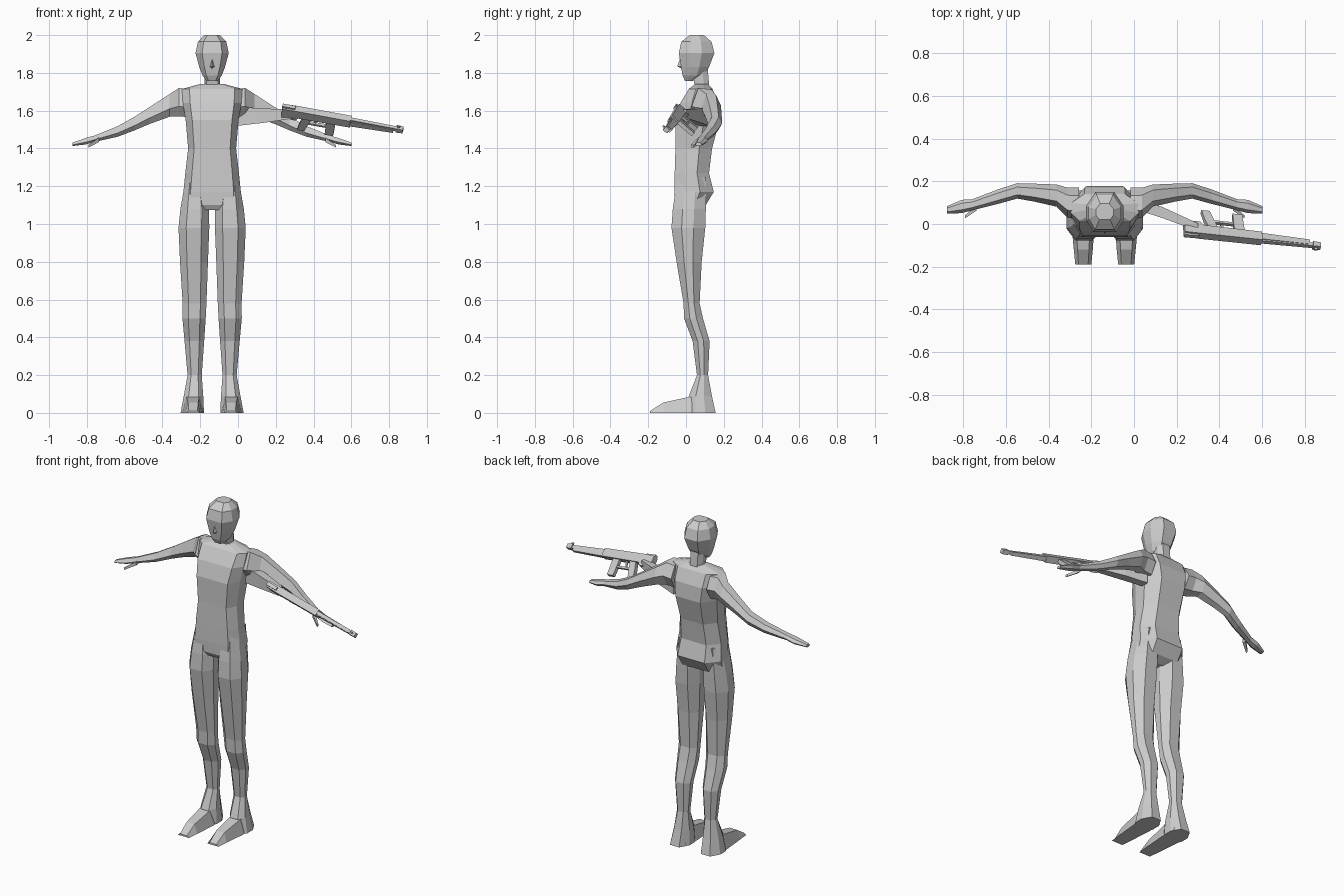
import bpy, bmesh
from mathutils import Vector

CX = -0.137  # centre line of the figure

grey = bpy.data.materials.new("plain_grey")
grey.diffuse_color = (0.6, 0.6, 0.6, 1)


def loft(name, rings):
    """Skin a closed low-poly tube through rings of equal point count."""
    bm = bmesh.new()
    rows = [[bm.verts.new(p) for p in r] for r in rings]
    n = len(rows[0])
    for a, b in zip(rows, rows[1:]):
        for i in range(n):
            j = (i + 1) % n
            bm.faces.new((a[i], a[j], b[j], b[i]))
    bm.faces.new(rows[0])
    bm.faces.new(rows[-1])
    bmesh.ops.recalc_face_normals(bm, faces=bm.faces)
    me = bpy.data.meshes.new(name)
    bm.to_mesh(me)
    bm.free()
    me.materials.append(grey)
    ob = bpy.data.objects.new(name, me)
    bpy.context.collection.objects.link(ob)
    return ob


def oct_ring(z, x0, x1, yf, yb, front=0.75, back=0.6):
    """Flat-fronted eight-sided horizontal ring."""
    c, w, d = (x0 + x1) / 2, (x1 - x0) / 2, yb - yf
    return [(c + sx * w, y, z) for sx, y in (
        (-front, yf), (front, yf), (1, yf + 0.3 * d), (1, yf + 0.65 * d),
        (back, yb), (-back, yb), (-1, yf + 0.65 * d), (-1, yf + 0.3 * d))]


def body(name, rows, **k):
    return loft(name, [oct_ring(z, CX - w, CX + w, a, b, **k) for z, w, a, b in rows])


# Torso: z, half width, front y, back y
body("torso", [
    (1.075, 0.115, -0.045, 0.06), (1.10, 0.15, -0.06, 0.105),
    (1.17, 0.152, -0.062, 0.147), (1.27, 0.142, -0.06, 0.122),
    (1.40, 0.127, -0.056, 0.138), (1.55, 0.14, -0.056, 0.178),
    (1.64, 0.155, -0.03, 0.172), (1.715, 0.16, 0.015, 0.14),
    (1.742, 0.06, 0.05, 0.115)])

# Neck and head
body("neck", [(1.71, 0.04, 0.05, 0.125), (1.82, 0.042, 0.03, 0.115)])
body("head", [
    (1.757, 0.03, -0.005, 0.035), (1.785, 0.05, -0.018, 0.095),
    (1.83, 0.068, -0.026, 0.122), (1.905, 0.088, -0.038, 0.15),
    (1.965, 0.075, -0.025, 0.135), (2.0, 0.042, 0.02, 0.095)], front=0.6, back=0.5)
loft("nose", [
    [(CX - 0.006, -0.024, 1.87), (CX + 0.006, -0.024, 1.87), (CX, -0.034, 1.87)],
    [(CX - 0.016, -0.02, 1.832), (CX + 0.016, -0.02, 1.832), (CX, -0.046, 1.835)],
    [(CX - 0.01, -0.015, 1.823), (CX + 0.01, -0.015, 1.823), (CX, -0.025, 1.823)]])

# Leg: z, inner offset, outer offset, front y, back y
LEG = [(1.25, 0.05, 0.138, -0.045, 0.105), (1.08, 0.016, 0.168, -0.07, 0.105),
       (0.98, 0.015, 0.178, -0.077, 0.102), (0.80, 0.022, 0.17, -0.05, 0.083),
       (0.58, 0.03, 0.156, -0.013, 0.072), (0.50, 0.034, 0.157, -0.01, 0.09),
       (0.38, 0.042, 0.146, 0.035, 0.125), (0.20, 0.055, 0.13, 0.058, 0.117),
       (0.09, 0.047, 0.15, 0.015, 0.137), (0.0, 0.043, 0.167, 0.0, 0.157)]
# Foot: y, inner offset, outer offset, height
FOOT = [(0.12, 0.05, 0.155, 0.08), (0.02, 0.046, 0.158, 0.085),
        (-0.12, 0.056, 0.145, 0.055), (-0.19, 0.063, 0.138, 0.01)]
# Arm: offset, y, z, half depth, half height
ARM = [(0.12, 0.095, 1.64, 0.075, 0.075), (0.175, 0.10, 1.645, 0.07, 0.075),
       (0.225, 0.133, 1.628, 0.052, 0.06), (0.33, 0.147, 1.575, 0.042, 0.045),
       (0.41, 0.155, 1.532, 0.036, 0.036), (0.50, 0.128, 1.49, 0.034, 0.028),
       (0.62, 0.09, 1.452, 0.026, 0.017), (0.67, 0.082, 1.438, 0.031, 0.017),
       (0.738, 0.066, 1.422, 0.018, 0.009)]

for side, s in (("left", -1), ("right", 1)):
    loft(side + "_leg", [oct_ring(z, CX + s * i, CX + s * o, a, b, 0.5, 0.5)
                         for z, i, o, a, b in LEG])
    loft(side + "_foot", [[(CX + s * i, y, 0), (CX + s * o, y, 0),
                           (CX + s * (o * 0.8 + i * 0.2), y, h),
                           (CX + s * (i * 0.8 + o * 0.2), y, h)]
                          for y, i, o, h in FOOT])
    loft(side + "_arm", [[(CX + s * x, y + hy * u, z + hz * v) for u, v in
                          ((-1, -0.3), (-0.4, -1), (0.5, -0.9),
                           (1, 0), (0.5, 0.9), (-0.5, 1))]
                         for x, y, z, hy, hz in ARM])
    loft(side + "_thumb", [[(CX + s * x, y + d * u, z + d * v) for u, v in
                            ((-1, -1), (1, -1), (1, 1), (-1, 1))]
                           for x, y, z, d in ((0.60, 0.075, 1.445, 0.012),
                                              (0.655, 0.033, 1.412, 0.007))])

# Rifle frame: along the barrel, down toward the grips, and sideways
A, B = Vector((0.235, -0.03, 1.608)), Vector((0.87, -0.1, 1.495))
L = (B - A).normalized()
D = Vector((0, 0.74, -0.67))
D = (D - L * D.dot(L)).normalized()
W = L.cross(D)


def gun(name, rows):
    """Box-section part: each row is along, top, bottom, half thickness."""
    return loft(name, [[A + L * x + D * d + W * w for d, w in
                        ((t, -h), (t, h), (b, h), (b, -h))] for x, t, b, h in rows])


def grip(name, rows):
    """Part running downward: each row is down, start, end, half thickness."""
    return loft(name, [[A + L * x + D * d + W * w for x, w in
                        ((p, -h), (p, h), (q, h), (q, -h))] for d, p, q, h in rows])


gun("receiver", [(0, -0.022, 0.045, 0.018), (0.075, -0.024, 0.05, 0.02),
                 (0.09, -0.024, 0.03, 0.02), (0.37, -0.022, 0.028, 0.02)])
gun("rear_sight", [(0.0, -0.034, -0.018, 0.01), (0.07, -0.032, -0.018, 0.01)])
gun("fore_end", [(0.36, -0.012, 0.026, 0.014), (0.60, -0.008, 0.02, 0.011)])
gun("barrel", [(0.36, -0.02, 0.004, 0.01), (0.64, -0.014, 0.004, 0.009)])
gun("muzzle", [(0.615, -0.02, 0.01, 0.014), (0.652, -0.018, 0.008, 0.013)])
gun("front_sight", [(0.622, -0.032, -0.012, 0.004), (0.636, -0.032, -0.012, 0.004)])
grip("pistol_grip", [(0.02, 0.12, 0.165, 0.013), (0.07, 0.10, 0.145, 0.013),
                     (0.13, 0.085, 0.125, 0.012)])
grip("magazine", [(0.02, 0.24, 0.29, 0.011), (0.13, 0.235, 0.28, 0.011)])
grip("trigger", [(0.02, 0.185, 0.197, 0.005), (0.06, 0.175, 0.185, 0.004)])
gun("trigger_guard", [(0.13, 0.066, 0.078, 0.008), (0.25, 0.066, 0.078, 0.008)])

# Flat stock reaching back into the armpit
loft("stock", [[(x, y - t, z0), (x, y + t, z0), (x, y + t, z1), (x, y - t, z1)]
               for x, y, z0, z1, t in ((0.0, 0.095, 1.52, 1.62, 0.024),
                                       (0.13, 0.055, 1.535, 1.612, 0.026),
                                       (0.30, -0.015, 1.56, 1.605, 0.018))])
